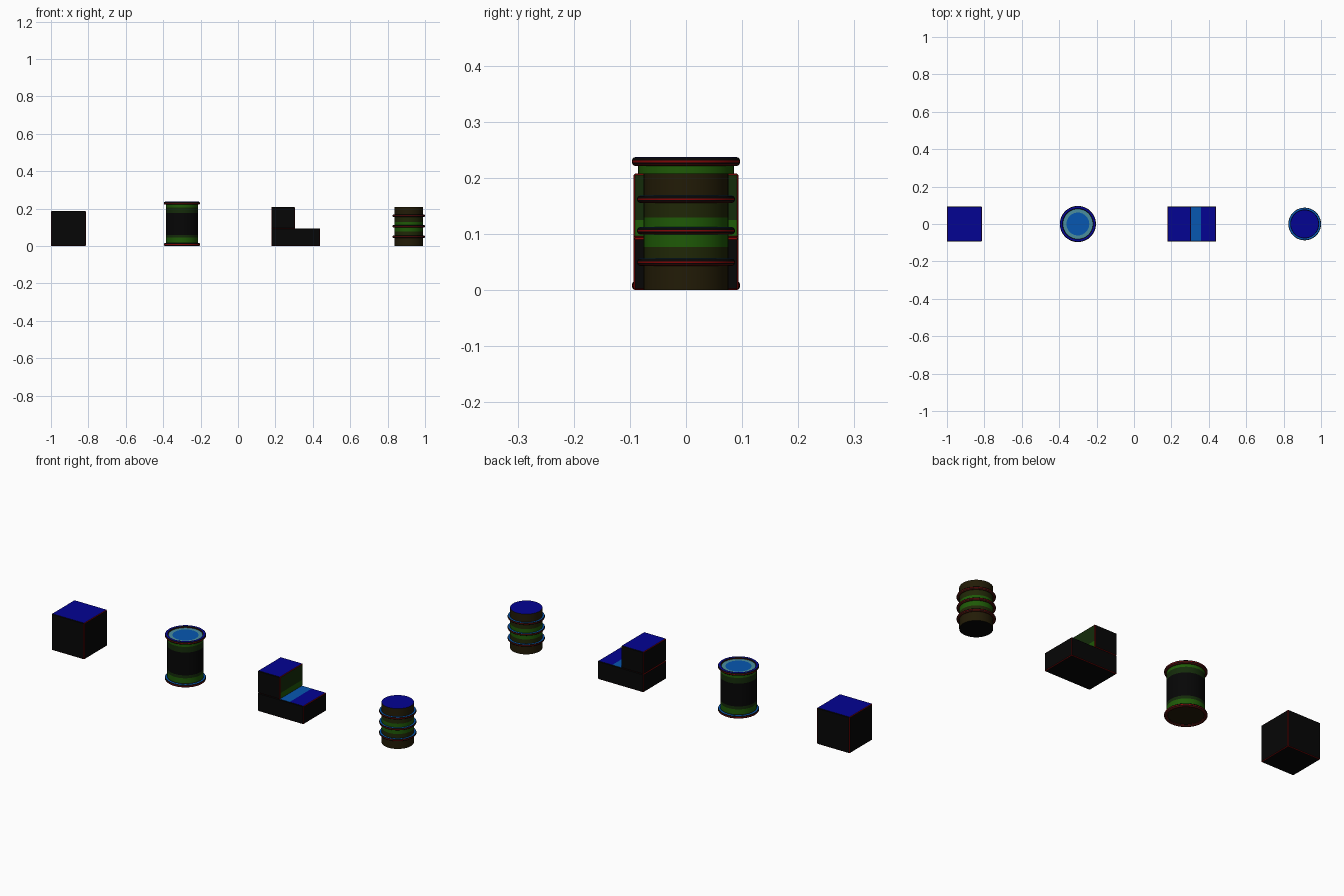
import bpy, bmesh, math

cube = bpy.data.objects.get("Cube")
if cube:
    bpy.data.objects.remove(cube, do_unlink=True)

COLORS = {
    "near_black": (0.0018, 0.0018, 0.0018),
    "deep_blue": (0.001, 0.001, 0.29),
    "mid_blue": (0.002, 0.095, 0.44),
    "teal": (0.07, 0.27, 0.34),
    "leaf_green": (0.013, 0.1, 0.002),
    "dark_green": (0.007, 0.024, 0.003),
    "olive_green": (0.014, 0.02, 0.002),
    "olive": (0.016, 0.011, 0.002),
    "red": (0.22, 0.002, 0.002),
    "maroon": (0.05, 0.004, 0.002),
}
NAMES = list(COLORS)
MATS = []
for name, rgb in COLORS.items():
    m = bpy.data.materials.new(name)
    m.use_nodes = True
    m.diffuse_color = (*rgb, 1)
    bsdf = m.node_tree.nodes["Principled BSDF"]
    bsdf.inputs["Base Color"].default_value = (*rgb, 1)
    bsdf.inputs["Roughness"].default_value = 0.9
    MATS.append(m)


def finish(bm, name, x, rule, smooth=False):
    """Colour faces by rule(center, normal) and make the object."""
    bmesh.ops.recalc_face_normals(bm, faces=bm.faces)
    bm.normal_update()
    for f in bm.faces:
        f.material_index = NAMES.index(rule(f.calc_center_median(), f.normal))
    mesh = bpy.data.meshes.new(name)
    bm.to_mesh(mesh)
    bm.free()
    for m in MATS:
        mesh.materials.append(m)
    ob = bpy.data.objects.new(name, mesh)
    ob.location.x = x
    bpy.context.collection.objects.link(ob)
    if smooth:
        bpy.ops.object.select_all(action="DESELECT")
        ob.select_set(True)
        bpy.context.view_layer.objects.active = ob
        bpy.ops.object.shade_smooth_by_angle(angle=math.radians(35))


def revolve(name, x, profile, rule, closed=False):
    """Spin a (radius, height) profile about a vertical axis at x."""
    bm = bmesh.new()
    vs = [bm.verts.new((r, 0, z)) for r, z in profile]
    pairs = list(zip(vs, vs[1:] + vs[:1])) if closed else list(zip(vs, vs[1:]))
    edges = [bm.edges.new(p) for p in pairs]
    bmesh.ops.spin(bm, geom=vs + edges, cent=(0, 0, 0), axis=(0, 0, 1),
                   angle=math.tau, steps=40, use_merge=True)
    bmesh.ops.remove_doubles(bm, verts=bm.verts, dist=0.00005)
    finish(bm, name, x, rule, True)


def ring(name, x, radius, z, thick, top_color):
    """Round hoop with a worn outer line, coloured top and rusty underside."""
    def color(c, n):
        if n.z > 0.8:
            return top_color
        if n.z < -0.6:
            return "maroon"
        return "red" if abs(n.z) < 0.1 else "near_black"

    angles = [math.tau * (i + 0.5) / 16 for i in range(16)]
    profile = [(radius + thick * math.cos(a), z + thick * math.sin(a)) for a in angles]
    revolve(name, x, profile, color, True)


def block_color(c, n):
    if max(abs(n.x), abs(n.y), abs(n.z)) < 0.9:
        # worn edges, except the front and back edges of the top
        return "near_black" if n.z > 0.5 and abs(n.y) > 0.5 else "red"
    return "deep_blue" if n.z > 0.9 else "near_black"


def block(name, low, high, rule=block_color, cuts=()):
    """Slightly bevelled box, sliced along (point, normal) planes."""
    bm = bmesh.new()
    bmesh.ops.create_cube(bm, size=1)
    for v in bm.verts:
        v.co = [(a + b) / 2 + c * (b - a) for c, a, b in zip(v.co, low, high)]
    bmesh.ops.bevel(bm, geom=list(bm.edges), offset=0.0028, segments=1,
                    affect="EDGES", profile=0.5)
    for point, normal in cuts:
        bmesh.ops.bisect_plane(bm, geom=bm.verts[:] + bm.edges[:] + bm.faces[:],
                               plane_co=point, plane_no=normal)
    finish(bm, name, 0, rule)


# Cube crate
block("crate", (-1, -0.0935, 0), (-0.813, 0.0935, 0.187))

# Stepped block: pale strip beside the green riser
STRIP, RISE = 0.358, 0.125


def base_color(c, n):
    if n.z > 0.9 and c.x < STRIP:
        return "mid_blue"
    return block_color(c, n)


def riser_color(c, n):
    if n.x > 0.9:
        return "leaf_green" if c.z < RISE else "dark_green"
    return block_color(c, n)


block("step_base", (0.178, -0.0935, 0), (0.439, 0.0935, 0.0935), base_color,
      [((STRIP, 0, 0), (1, 0, 0))])
block("step_upper", (0.178, -0.0935, 0.0935), (0.305, 0.0935, 0.208), riser_color,
      [((0, 0, RISE), (0, 0, 1))])


# Drum with rolled rims
def drum_color(c, n):
    if n.z > 0.9:
        return "mid_blue" if math.hypot(c.x, c.y) < 0.055 else "teal"
    if n.z < -0.9:
        return "olive"
    if 0.02 < c.z < 0.045 or c.z > 0.207:
        return "leaf_green"
    return "dark_green" if c.z < 0.06 or c.z > 0.178 else "near_black"


R = 0.0855
revolve("drum_body", -0.3,
        [(0, 0.008), (R, 0.008), (R, 0.02), (R, 0.045), (R, 0.06), (R, 0.178),
         (R, 0.207), (R, 0.229), (0.061, 0.229), (0, 0.229)], drum_color)
for label, z, top in (("bottom", 0.0083, "mid_blue"), ("top", 0.2292, "deep_blue")):
    ring("drum_rim_" + label, -0.3, 0.0885, z, 0.0083, top)


# Ribbed barrel
def barrel_color(c, n):
    if n.z > 0.9:
        return "deep_blue"
    if n.z < -0.9:
        return "near_black"
    if 0.077 < c.z < 0.13:
        return "leaf_green"
    return "olive_green" if 0.05 < c.z < 0.162 else "olive"


B = 0.0755
revolve("barrel_body", 0.9125,
        [(0, 0), (B, 0), (B, 0.05), (B, 0.077), (B, 0.106), (B, 0.13),
         (B, 0.162), (B, 0.208), (0, 0.208)], barrel_color)
for i in range(3):
    ring(f"barrel_rib_{i + 1}", 0.9125, 0.0808, 0.05 + 0.056 * i, 0.0067, "mid_blue")
